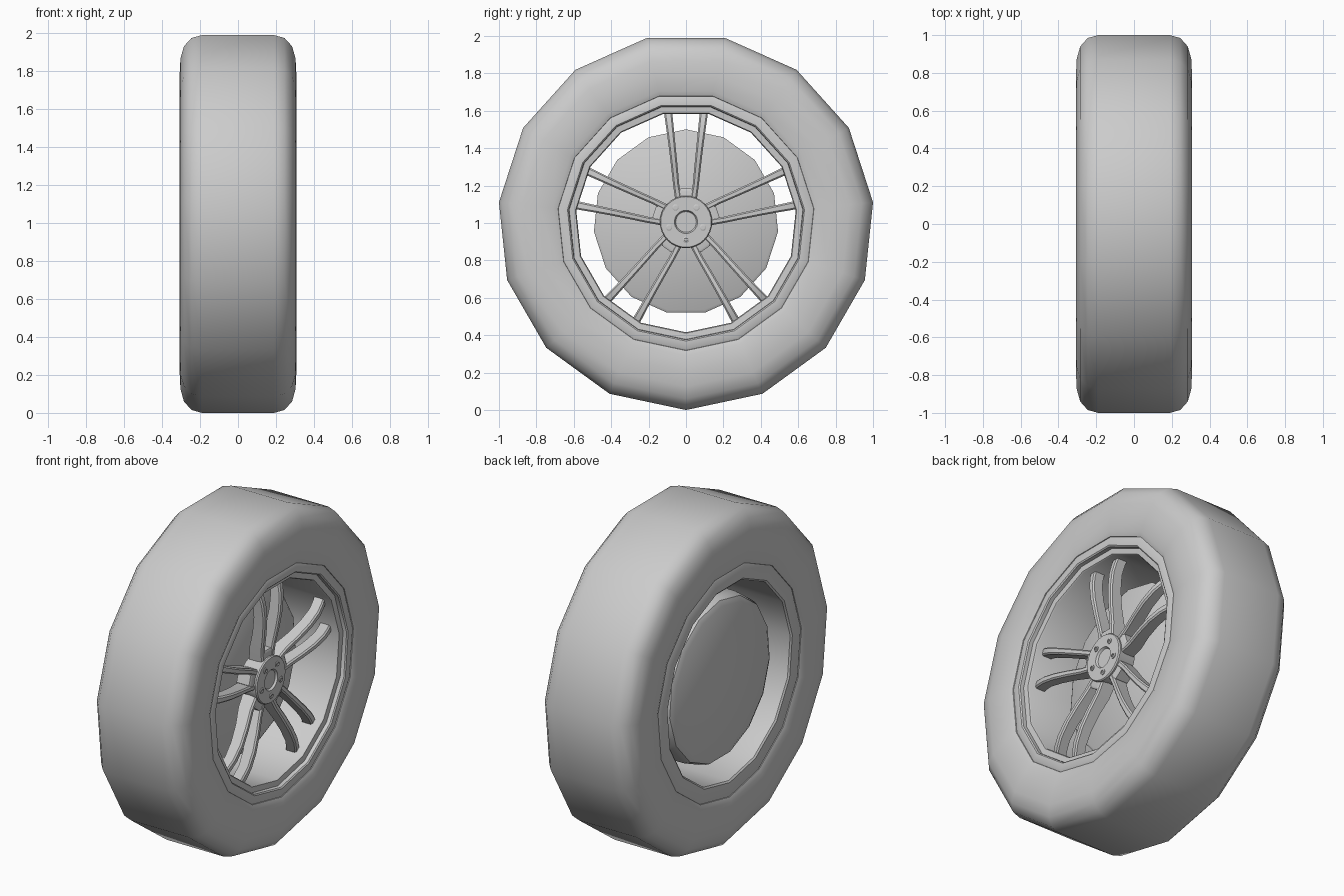
import bpy, bmesh, math
from mathutils import Matrix, Vector

if "Cube" in bpy.data.objects:
    bpy.data.objects.remove(bpy.data.objects["Cube"])

CZ = 1.0055           # axle height; the axle runs along x
SIDES = 15


def finish(name, bm, angle=35):
    bmesh.ops.recalc_face_normals(bm, faces=bm.faces)
    me = bpy.data.meshes.new(name)
    bm.to_mesh(me)
    bm.free()
    ob = bpy.data.objects.new(name, me)
    bpy.context.collection.objects.link(ob)
    bpy.ops.object.select_all(action='DESELECT')
    ob.select_set(True)
    bpy.context.view_layer.objects.active = ob
    bpy.ops.object.shade_smooth_by_angle(angle=math.radians(angle))
    return ob


def lathe(name, profile, sides, start=-90, closed=True, y=0, z=0):
    """Spin (x, radius) points about the axle; open profiles get end caps."""
    bm = bmesh.new()
    rings = []
    for x, r in profile:
        ring = []
        for i in range(sides):
            a = math.radians(start) + math.tau * i / sides
            ring.append(bm.verts.new((x, y + r * math.cos(a), CZ + z + r * math.sin(a))))
        rings.append(ring)
    pairs = list(zip(rings, rings[1:]))
    if closed:
        pairs.append((rings[-1], rings[0]))
    else:
        bm.faces.new(rings[0])
        bm.faces.new(rings[-1])
    for a, b in pairs:
        for i in range(sides):
            j = (i + 1) % sides
            bm.faces.new((a[i], a[j], b[j], b[i]))
    return finish(name, bm)


def loft(bm, sections, matrix):
    """Skin equal-length cross-sections and cap both ends."""
    loops = [[bm.verts.new(matrix @ Vector(p)) for p in s] for s in sections]
    n = len(loops[0])
    for a, b in zip(loops, loops[1:]):
        for i in range(n):
            j = (i + 1) % n
            bm.faces.new((a[i], a[j], b[j], b[i]))
    bm.faces.new(loops[0])
    bm.faces.new(loops[-1])


# Tyre: symmetrical rounded profile
half = [(0.19, 1.0055), (0.245, 0.99), (0.285, 0.945), (0.303, 0.88),
        (0.307, 0.80), (0.303, 0.715), (0.292, 0.688), (0.25, 0.675)]
lathe("tyre", half + [(-x, r) for x, r in reversed(half)], SIDES)

# Rim: stepped front lip, barrel, plain back lip
lathe("rim", [(0.25, 0.69), (0.288, 0.687), (0.293, 0.677), (0.293, 0.637), (0.287, 0.63),
              (0.265, 0.628), (0.262, 0.595), (0.255, 0.59), (-0.285, 0.59),
              (-0.293, 0.60), (-0.293, 0.677), (-0.288, 0.687), (-0.25, 0.69)], SIDES)

# Brake drum: its facets are turned the other way up
lathe("brake_drum", [(0.05, 0.48), (0.04, 0.495), (-0.19, 0.495), (-0.225, 0.48),
                     (-0.24, 0.45)], SIDES, start=90, closed=False)

# Hub with a shallow centre recess
lathe("hub", [(0.10, 0.125), (0.215, 0.14), (0.222, 0.135), (0.222, 0.062),
              (0.21, 0.055)], 32, closed=False)

# Five wheel bolts, each a small ring with a sunken middle
for k in range(5):
    a = math.radians(-90 + 72 * k)
    lathe(f"wheel_bolt_{k + 1}", [(0.20, 0.017), (0.226, 0.017), (0.228, 0.014),
                                  (0.228, 0.009), (0.215, 0.008)], 12, closed=False,
          y=0.095 * math.cos(a), z=0.095 * math.sin(a))

# Spokes: radius, inner edge, outer edge, front x, depth
stations = [(0.12, 0.022, 0.058, 0.205, 0.09), (0.20, 0.036, 0.069, 0.21, 0.085),
            (0.30, 0.045, 0.080, 0.228, 0.075), (0.40, 0.055, 0.092, 0.24, 0.07),
            (0.49, 0.064, 0.104, 0.238, 0.065), (0.55, 0.070, 0.113, 0.225, 0.065),
            (0.605, 0.075, 0.120, 0.205, 0.065)]
bevel = 0.008
for k in range(5):
    turn = Matrix.Translation((0, 0, CZ)) @ Matrix.Rotation(math.radians(72 * k), 4, 'X')
    bm = bmesh.new()
    for side in (-1, 1):
        loft(bm, [[(x - d, side * i, r), (x - bevel, side * i, r), (x, side * (i + bevel), r),
                   (x, side * (o - bevel), r), (x - bevel, side * o, r), (x - d, side * o, r)]
                  for r, i, o, x, d in stations], turn)
    # Web joining the two spokes at the hub
    loft(bm, [[(0.115, -w, r), (x, -w, r), (x, w, r), (0.115, w, r)]
              for r, w, x in [(0.10, 0.045, 0.203), (0.165, 0.045, 0.205), (0.178, 0.03, 0.198)]], turn)
    finish(f"spoke_pair_{k + 1}", bm)
